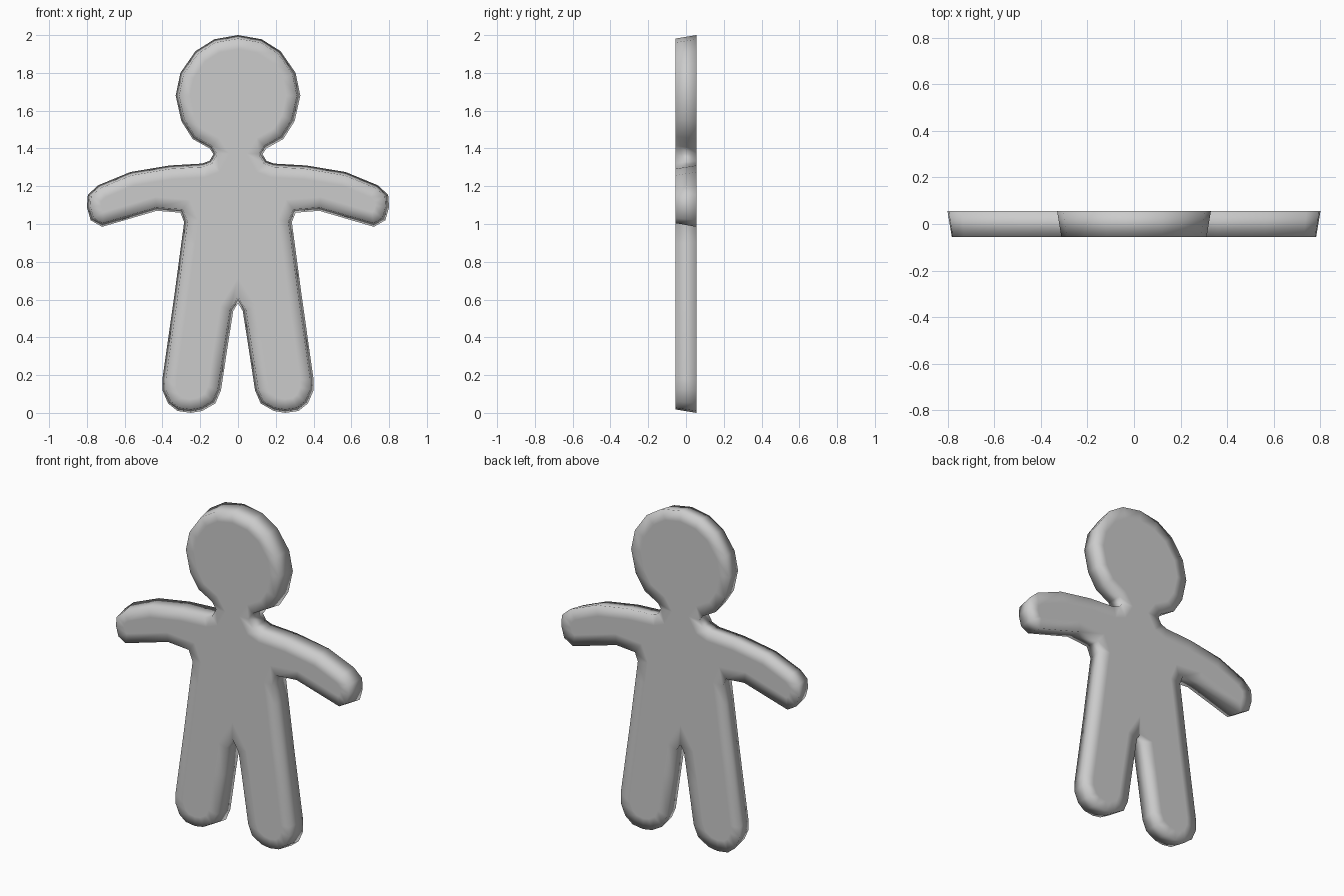
import bpy
import bmesh

# Remove the default cube
cube = bpy.data.objects.get("Cube")
if cube:
    bpy.data.objects.remove(cube, do_unlink=True)

HALF_DEPTH = 0.055

# Half outline (x, z), from the crotch round leg, arm and head to the crown
HALF = [
    (0, 0.58), (0.025, 0.54), (0.052, 0.37), (0.09, 0.12), (0.12, 0.05),
    (0.19, 0.01), (0.25, 0), (0.32, 0.01), (0.37, 0.05), (0.4, 0.12),
    (0.4, 0.18), (0.34, 0.6), (0.3, 0.9), (0.285, 1.01), (0.305, 1.06),
    (0.43, 1.07), (0.72, 0.985), (0.78, 1.02), (0.8, 1.09), (0.795, 1.155),
    (0.74, 1.205), (0.57, 1.275), (0.36, 1.31), (0.19, 1.32), (0.15, 1.335),
    (0.13, 1.37), (0.15, 1.4), (0.24, 1.45), (0.3, 1.545), (0.33, 1.68),
    (0.305, 1.8), (0.225, 1.915), (0.125, 1.978), (0, 2),
]
outline = HALF + [(-x, z) for x, z in reversed(HALF[1:-1])]

# Solid body: full outline at the back, tapering to a slightly smaller front
bm = bmesh.new()
front = bm.faces.new([bm.verts.new((x, HALF_DEPTH, z)) for x, z in outline])
front.normal_update()
bmesh.ops.inset_region(bm, faces=[front], thickness=0.018,
                       use_boundary=True, use_even_offset=True)
for v in front.verts:
    v.co.y = -HALF_DEPTH
rim = [e for e in bm.edges if e.is_boundary]
back = bmesh.ops.holes_fill(bm, edges=rim, sides=0)["faces"][0]
bmesh.ops.recalc_face_normals(bm, faces=bm.faces[:])

# Soft rim on both flat sides
for face, width in ((front, 0.055), (back, 0.065)):
    bmesh.ops.inset_region(bm, faces=[face], thickness=width,
                           use_even_offset=True)
bmesh.ops.triangulate(bm, faces=[f for f in bm.faces if len(f.verts) > 4])
for f in bm.faces:
    f.smooth = True

mesh = bpy.data.meshes.new("flat_figure_body")
bm.to_mesh(mesh)
bm.free()
body = bpy.data.objects.new("flat_figure_body", mesh)
bpy.context.collection.objects.link(body)

# Plain grey material
grey = bpy.data.materials.new("plain_grey")
grey.use_nodes = True
colour = (0.6, 0.6, 0.6, 1)
grey.diffuse_color = colour
grey.node_tree.nodes["Principled BSDF"].inputs["Base Color"].default_value = colour
mesh.materials.append(grey)
